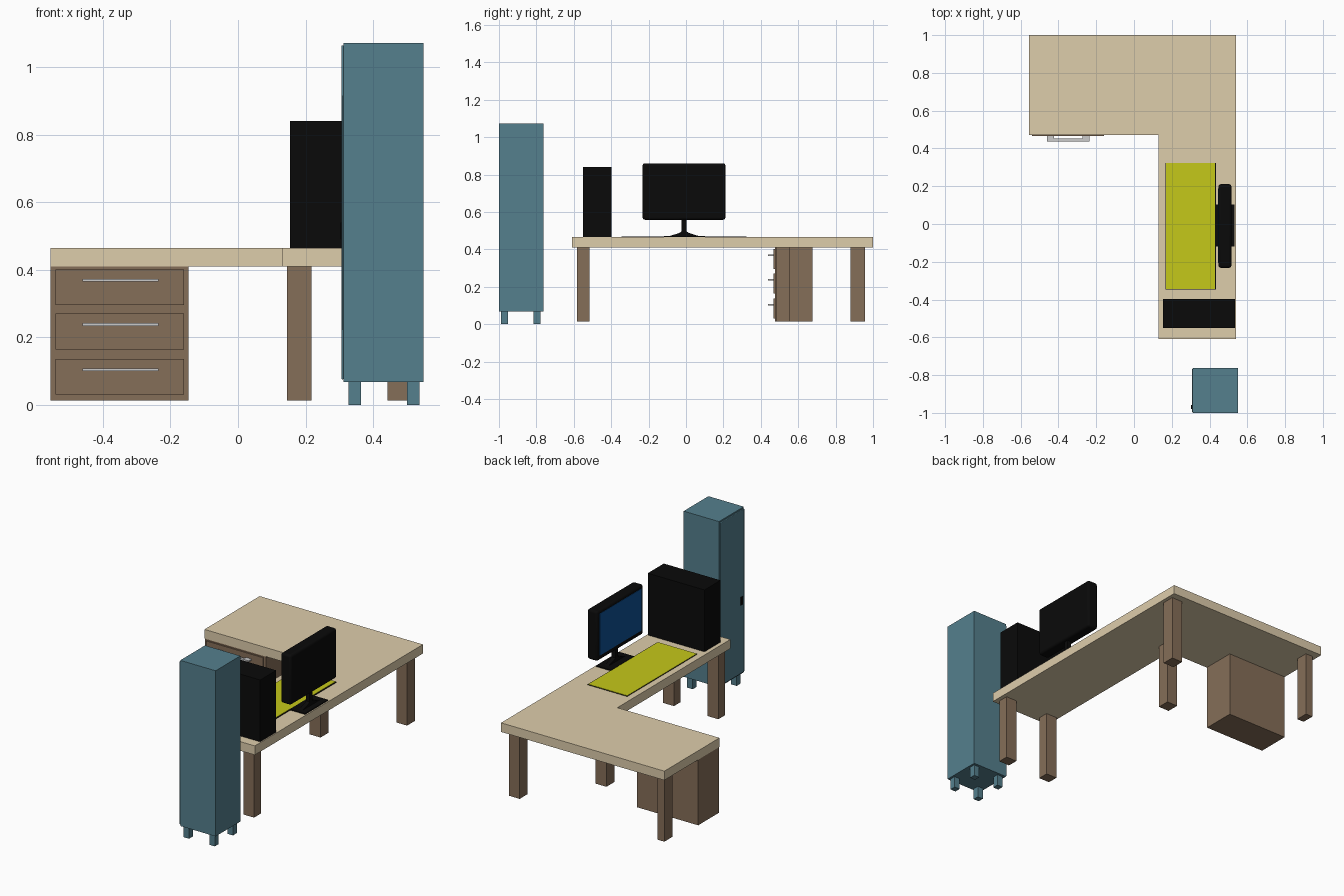
import bpy, bmesh

if "Cube" in bpy.data.objects:
    bpy.data.objects.remove(bpy.data.objects["Cube"])


def material(name, rgb):
    m = bpy.data.materials.new(name)
    m.diffuse_color = (*rgb, 1)
    m.use_nodes = True
    m.node_tree.nodes["Principled BSDF"].inputs["Base Color"].default_value = m.diffuse_color
    return m


TAN = material("light_wood", (0.73, 0.61, 0.41))
BROWN = material("dark_wood", (0.235, 0.156, 0.098))
TEAL = material("painted_steel", (0.09, 0.215, 0.27))
BLACK = material("black_plastic", (0.003, 0.003, 0.003))
YELLOW = material("yellow", (0.56, 0.58, 0.01))
BLUE = material("screen_blue", (0.004, 0.08, 0.30))


def prism(name, pts, axis, lo, hi, mat=None, bevel=0.0, segments=3):
    """Extrude a 2D profile along an axis: 'x' takes (y, z), 'y' (x, z), 'z' (x, y)."""
    place = {"x": lambda a, b, t: (t, a, b),
             "y": lambda a, b, t: (a, t, b),
             "z": lambda a, b, t: (a, b, t)}[axis]
    bm = bmesh.new()
    face = bm.faces.new([bm.verts.new(place(a, b, lo)) for a, b in pts])
    new = bmesh.ops.extrude_face_region(bm, geom=[face])["geom"]
    bmesh.ops.translate(bm, vec=place(0, 0, hi - lo),
                        verts=[v for v in new if isinstance(v, bmesh.types.BMVert)])
    bmesh.ops.recalc_face_normals(bm, faces=bm.faces[:])
    me = bpy.data.meshes.new(name)
    bm.to_mesh(me)
    bm.free()
    ob = bpy.data.objects.new(name, me)
    bpy.context.collection.objects.link(ob)
    if mat:
        me.materials.append(mat)
    if bevel:
        mod = ob.modifiers.new("Bevel", "BEVEL")
        mod.width, mod.segments = bevel, segments
        bpy.context.view_layer.objects.active = ob
        ob.select_set(True)
        bpy.ops.object.shade_smooth_by_angle()
        ob.select_set(False)
    return ob


def box(name, x, y, z, mat=None, bevel=0.0, segments=3):
    pts = [(x[0], y[0]), (x[1], y[0]), (x[1], y[1]), (x[0], y[1])]
    return prism(name, pts, "z", z[0], z[1], mat, bevel, segments)


# L-shaped desk top
TOP = 0.465
prism("desk_top", [(0.13, -0.61), (0.54, -0.61), (0.54, 1.0), (-0.555, 1.0),
                   (-0.555, 0.472), (0.13, 0.472)], "z", 0.41, TOP, TAN)

# Desk legs
legs = {
    "front_left_leg": ((0.145, 0.217), (-0.582, -0.517)),
    "front_right_leg": ((0.443, 0.515), (-0.582, -0.517)),
    "inner_corner_leg": ((0.145, 0.217), (0.48, 0.555)),
    "back_right_leg": ((0.445, 0.518), (0.88, 0.957)),
    "back_left_leg": ((-0.525, -0.478), (0.88, 0.957)),
}
for name, (x, y) in legs.items():
    box(name, x, y, (0.013, 0.412), BROWN)

# Drawer pedestal with three fronts and U-shaped handles
box("drawer_cabinet", (-0.555, -0.146), (0.475, 0.676), (0.013, 0.41), BROWN)
for i, z in enumerate((0.083, 0.217, 0.348)):
    box(f"drawer_front_{i + 1}", (-0.54, -0.16), (0.467, 0.476), (z - 0.053, z + 0.053), BROWN)
    h = z + 0.021
    prism(f"drawer_handle_{i + 1}",
          [(-0.461, 0.47), (-0.461, 0.438), (-0.235, 0.438), (-0.235, 0.47),
           (-0.273, 0.47), (-0.273, 0.453), (-0.423, 0.453), (-0.423, 0.47)],
          "z", h - 0.004, h + 0.004)

# Desk mat
box("desk_mat_base", (0.168, 0.434), (-0.346, 0.323), (TOP, 0.468), BLACK)
box("desk_mat_surface", (0.169, 0.429), (-0.345, 0.322), (0.468, 0.470), YELLOW)

# Computer tower
box("computer_tower", (0.154, 0.534), (-0.55, -0.397), (TOP, 0.84), BLACK)

# Monitor: housing, screen, stand and foot plate
box("monitor_housing", (0.447, 0.516), (-0.232, 0.211), (0.558, 0.86), BLACK, 0.013)
box("monitor_screen", (0.445, 0.449), (-0.207, 0.188), (0.588, 0.842), BLUE)
cy = -0.01
half = [(0.095, 0.467), (0.065, 0.475), (0.025, 0.488), (0.013, 0.496), (0.013, 0.575)]
prism("monitor_stand", [(cy - d, z) for d, z in half] + [(cy + d, z) for d, z in reversed(half)],
      "x", 0.472, 0.497, BLACK)
box("monitor_foot", (0.43, 0.532), (-0.118, 0.102), (TOP, 0.471), BLACK)

# Tall locker with a door on its left side and four feet
box("locker_body", (0.313, 0.55), (-1.0, -0.763), (0.068, 1.072), TEAL)
box("locker_door", (0.306, 0.313), (-0.997, -0.766), (0.075, 1.065), TEAL, 0.003, 2)
box("locker_handle", (0.303, 0.308), (-0.98, -0.959), (0.49, 0.54), BLACK)
for sx, x in (("left", 0.327), ("right", 0.50)):
    for sy, y in (("front", -0.989), ("back", -0.815)):
        box(f"locker_{sy}_{sx}_foot", (x, x + 0.037), (y, y + 0.037), (0.0, 0.069), TEAL)
